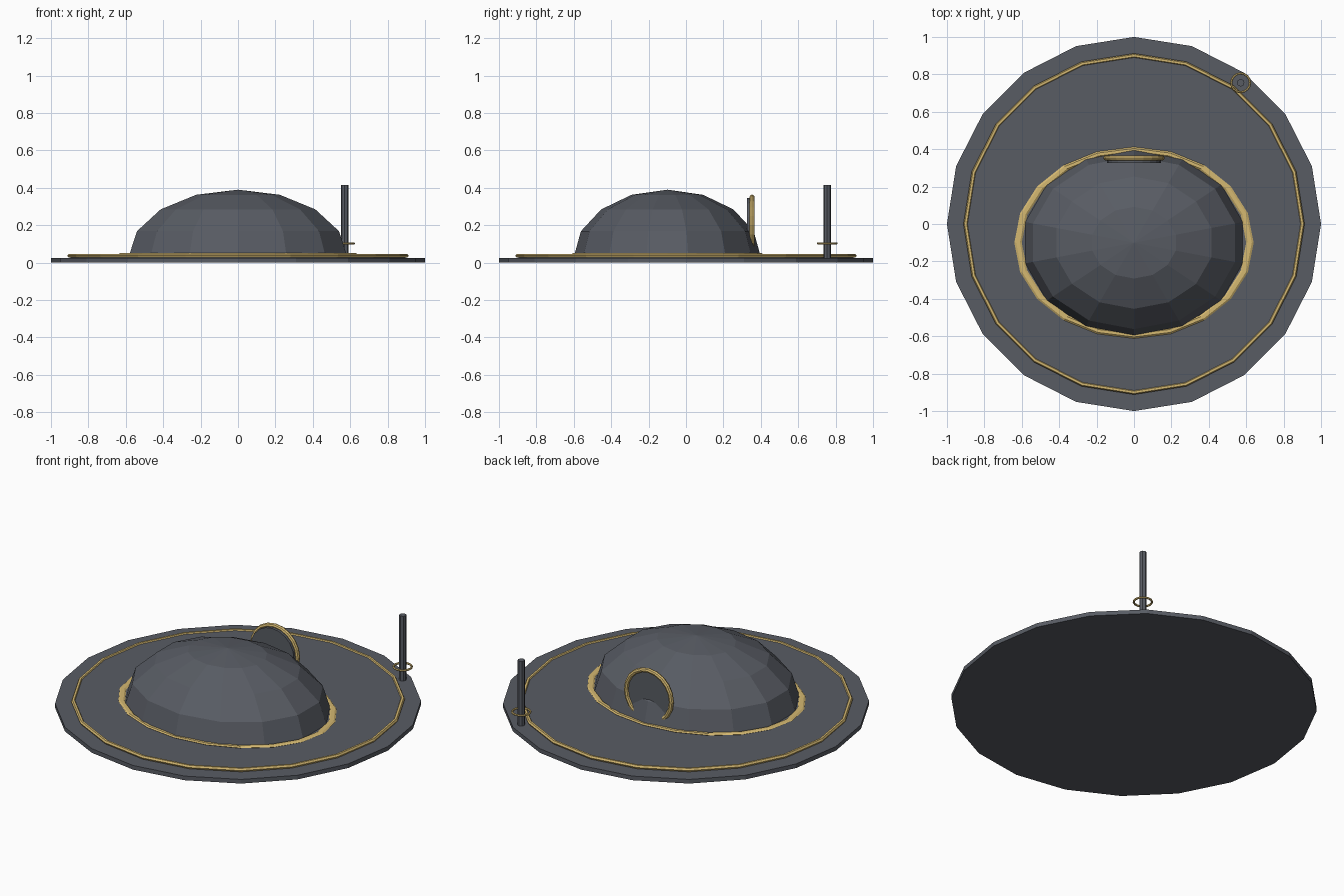
import bpy, bmesh, math
from mathutils import Matrix

if "Cube" in bpy.data.objects:
    bpy.data.objects.remove(bpy.data.objects["Cube"])


def material(name, rgb):
    m = bpy.data.materials.new(name)
    m.diffuse_color = (*rgb, 1)
    m.use_nodes = True
    m.node_tree.nodes["Principled BSDF"].inputs["Base Color"].default_value = m.diffuse_color
    return m


GREY = material("slate_grey", (0.098, 0.107, 0.127))
GOLD = material("pale_gold", (0.66, 0.48, 0.165))


def lathe(name, profile, sides, mat, loc=(0, 0, 0), scale=(1, 1, 1), rot_x=0.0, start=0.0):
    """Spin a closed (radius, height) profile around z; flat shaded."""
    bm = bmesh.new()
    rings = []
    for i in range(sides):
        a = start + 2 * math.pi * i / sides
        rings.append([bm.verts.new((r * math.cos(a), r * math.sin(a), z)) for r, z in profile])
    n = len(profile)
    for i in range(sides):
        p, q = rings[i], rings[(i + 1) % sides]
        for j in range(n):
            k = (j + 1) % n
            if profile[j][0] == 0 and profile[k][0] == 0:
                continue
            bm.faces.new((p[j], q[j], q[k], p[k]))
    bmesh.ops.remove_doubles(bm, verts=bm.verts, dist=1e-5)
    bmesh.ops.scale(bm, vec=scale, verts=bm.verts)
    bmesh.ops.rotate(bm, cent=(0, 0, 0), matrix=Matrix.Rotation(rot_x, 3, 'X'), verts=bm.verts)
    bmesh.ops.recalc_face_normals(bm, faces=bm.faces)
    me = bpy.data.meshes.new(name)
    bm.to_mesh(me)
    bm.free()
    me.materials.append(mat)
    ob = bpy.data.objects.new(name, me)
    ob.location = loc
    bpy.context.collection.objects.link(ob)
    return ob


def disc(r, z0, z1):
    return [(0, z0), (r, z0), (r, z1), (0, z1)]


def tube(major, minor, sides=6, flat=1.0):
    return [(major + minor * math.cos(2 * math.pi * i / sides),
             flat * minor * math.sin(2 * math.pi * i / sides)) for i in range(sides)]


# Base plate, raised deck and the gold band around the deck
lathe("base_plate", disc(1.0, 0, 0.025), 20, GREY)
lathe("raised_deck", disc(0.895, 0.02, 0.041), 20, GREY)
lathe("deck_trim", tube(0.9, 0.012), 20, GOLD, (0, 0, 0.037))

# Low oval dome, slightly forward, with a flat gold collar
quarter = [(math.cos(i * math.pi / 8), math.sin(i * math.pi / 8)) for i in range(4)]
lathe("dome", [(0, 0)] + quarter + [(0, 1)], 14, GREY, (0, -0.1, 0.03),
      (0.6, 0.5, 0.36), start=math.pi / 2)
lathe("dome_collar", tube(0.62, 0.02, 6, 0.35), 20, GOLD, (0, -0.1, 0.045), (1, 0.8, 1))

# Round hatch standing at the back of the dome
lathe("hatch", disc(0.145, -0.014, 0.014), 20, GREY, (0, 0.34, 0.2), rot_x=math.pi / 2)
lathe("hatch_rim", tube(0.15, 0.014, 8), 20, GOLD, (0, 0.353, 0.2), rot_x=math.pi / 2)

# Mast near the back right edge with a small gold ring
lathe("mast", disc(0.02, 0.015, 0.415), 8, GREY, (0.57, 0.755, 0))
lathe("mast_ring", tube(0.05, 0.006), 16, GOLD, (0.57, 0.755, 0.103))
